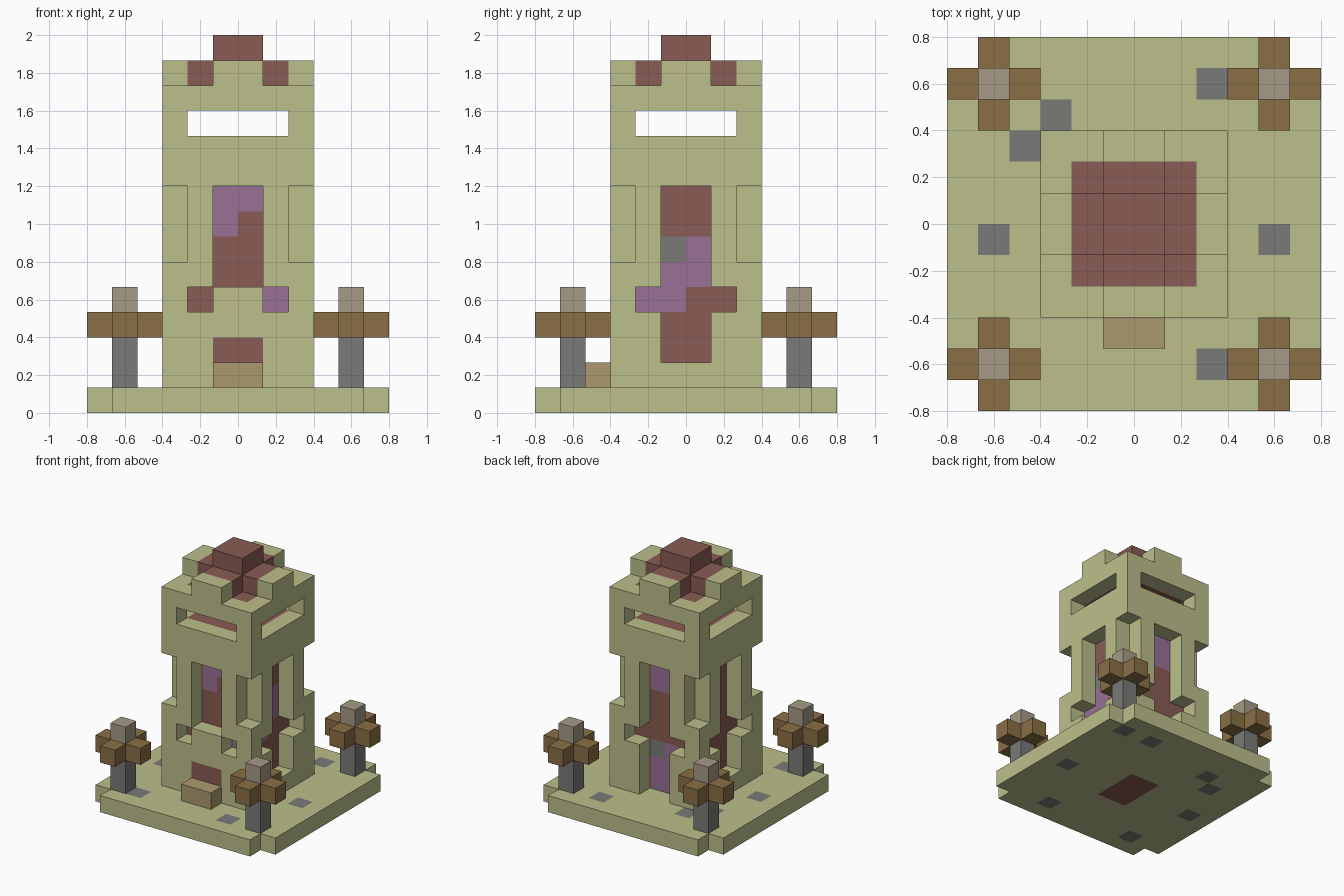
import bpy
import bmesh
from mathutils import Vector

UNIT = 2 / 15  # edge of one block

cube = bpy.data.objects.get("Cube")
if cube:
    bpy.data.objects.remove(cube, do_unlink=True)


def linear(channel):
    c = channel / 255
    return c / 12.92 if c <= 0.04045 else ((c + 0.055) / 1.055) ** 2.4


def make_material(name, rgb):
    mat = bpy.data.materials.new(name)
    colour = [linear(c) for c in rgb] + [1]
    mat.use_nodes = True
    mat.diffuse_color = colour
    mat.node_tree.nodes["Principled BSDF"].inputs["Base Color"].default_value = colour
    return mat


COLOURS = {
    "olive stone": (188, 191, 139),
    "red brick": (138, 91, 83),
    "purple brick": (152, 113, 150),
    "grey stone": (122, 122, 119),
    "brown wood": (138, 111, 69),
    "pale wood": (166, 154, 134),
    "sandy stone": (171, 154, 110),
}
materials = {name: make_material(name, rgb) for name, rgb in COLOURS.items()}
STONE, RED, PURPLE, GREY, BROWN, PALE, SAND = COLOURS

parts = {}      # part name -> {block: colour name}
solid = set()   # every filled block


def put(part, block, colour):
    parts.setdefault(part, {})[block] = colour
    solid.add(block)


def fill(part, xs, ys, zs, colour):
    for x in xs:
        for y in ys:
            for z in zs:
                put(part, (x, y, z), colour)


def rows(low, high):
    return range(low, high)


MID = rows(-1, 1)
INNER = rows(-2, 2)

# Base slab with notched corners, paving blocks and a red centre
for x in rows(-6, 6):
    for y in rows(-6, 6):
        if not (x in (-6, 5) and y in (-6, 5)):
            put("base", (x, y, 0), STONE)
fill("base", MID, rows(-2, 1), [0], RED)
for x, y in [(2, 4), (-3, 3), (-4, 2), (-5, -1), (4, -1), (2, -5), (-4, -5), (4, 4)]:
    put("base", (x, y, 0), GREY)

# Brick core, with patches of other bricks
fill("core", INNER, INNER, rows(1, 11), RED)
fill("core", MID, [-2], [8], PURPLE)
put("core", (-1, -2, 7), PURPLE)
put("core", (1, -2, 4), PURPLE)
fill("core", [1], MID, [5], PURPLE)
put("core", (1, 0, 6), PURPLE)
put("core", (1, -1, 6), GREY)
put("core", (1, -1, 4), PURPLE)
fill("core", MID, [1], [1, 2, 3, 7, 8], PURPLE)
put("core", (0, 1, 3), GREY)


# Outer walls: a ring one block thick with openings
def wall_open(x, y, z):
    if x in (-3, 2) and y in (-3, 2):
        return 6 <= z < 9                       # cut corners
    across = x if y in (-3, 2) else y
    centre = across in MID
    if z == 11:
        return True                             # lookout slots
    if y == -3:
        return (centre and 5 <= z < 9) or (z == 4 and not centre)
    sill = 1 if y == 2 else 2
    return (centre and sill <= z < 9) or z == 4


for x in rows(-3, 3):
    for y in rows(-3, 3):
        if x in INNER and y in INNER:
            continue
        for z in rows(1, 13):
            if not wall_open(x, y, z):
                put("walls", (x, y, z), STONE)
fill("walls", MID, [-3], [2], RED)              # door

# Roof, battlements and cap
fill("roof", INNER, INNER, [12], RED)
fill("roof", MID, INNER, [13], RED)
fill("roof", INNER, MID, [13], RED)
fill("roof", MID, MID, [14], RED)
for side in (-3, 2):
    fill("battlements", MID, [side], [13], STONE)
    fill("battlements", [side], MID, [13], STONE)

# Doorstep
fill("doorstep", MID, [-4], [1], SAND)

# Lamp posts at the four corners
for side, x in (("right", -5), ("left", 4)):
    for end, y in (("front", -5), ("back", 4)):
        name = f"{end}_{side}_lamp"
        fill(name, [x], [y], [1, 2], GREY)
        fill(name, rows(x - 1, x + 2), [y], [3], BROWN)
        fill(name, [x], rows(y - 1, y + 2), [3], BROWN)
        put(name, (x, y, 4), PALE)


# Turn each part into a mesh of its exposed block faces
def build(name, blocks):
    bm = bmesh.new()
    used = list(dict.fromkeys(blocks.values()))
    for block, colour in blocks.items():
        for axis in range(3):
            for sign in (-1, 1):
                step = Vector((0, 0, 0))
                step[axis] = sign
                if tuple(int(a + b) for a, b in zip(block, step)) in solid:
                    continue
                u, v = Vector((0, 0, 0)), Vector((0, 0, 0))
                u[(axis + 1) % 3] = 0.5
                v[(axis + 2) % 3] = 0.5 * sign
                mid = Vector(block) + Vector((0.5, 0.5, 0.5)) + step / 2
                corners = [mid - u - v, mid + u - v, mid + u + v, mid - u + v]
                face = bm.faces.new([bm.verts.new(c * UNIT) for c in corners])
                face.material_index = used.index(colour)
    bmesh.ops.remove_doubles(bm, verts=bm.verts[:], dist=0.001)
    bmesh.ops.dissolve_limit(bm, angle_limit=0.01, verts=bm.verts[:],
                             edges=bm.edges[:], delimit={'MATERIAL'})
    mesh = bpy.data.meshes.new(name)
    bm.to_mesh(mesh)
    bm.free()
    for colour in used:
        mesh.materials.append(materials[colour])
    bpy.context.collection.objects.link(bpy.data.objects.new(name, mesh))


for part, blocks in parts.items():
    build(part, blocks)
